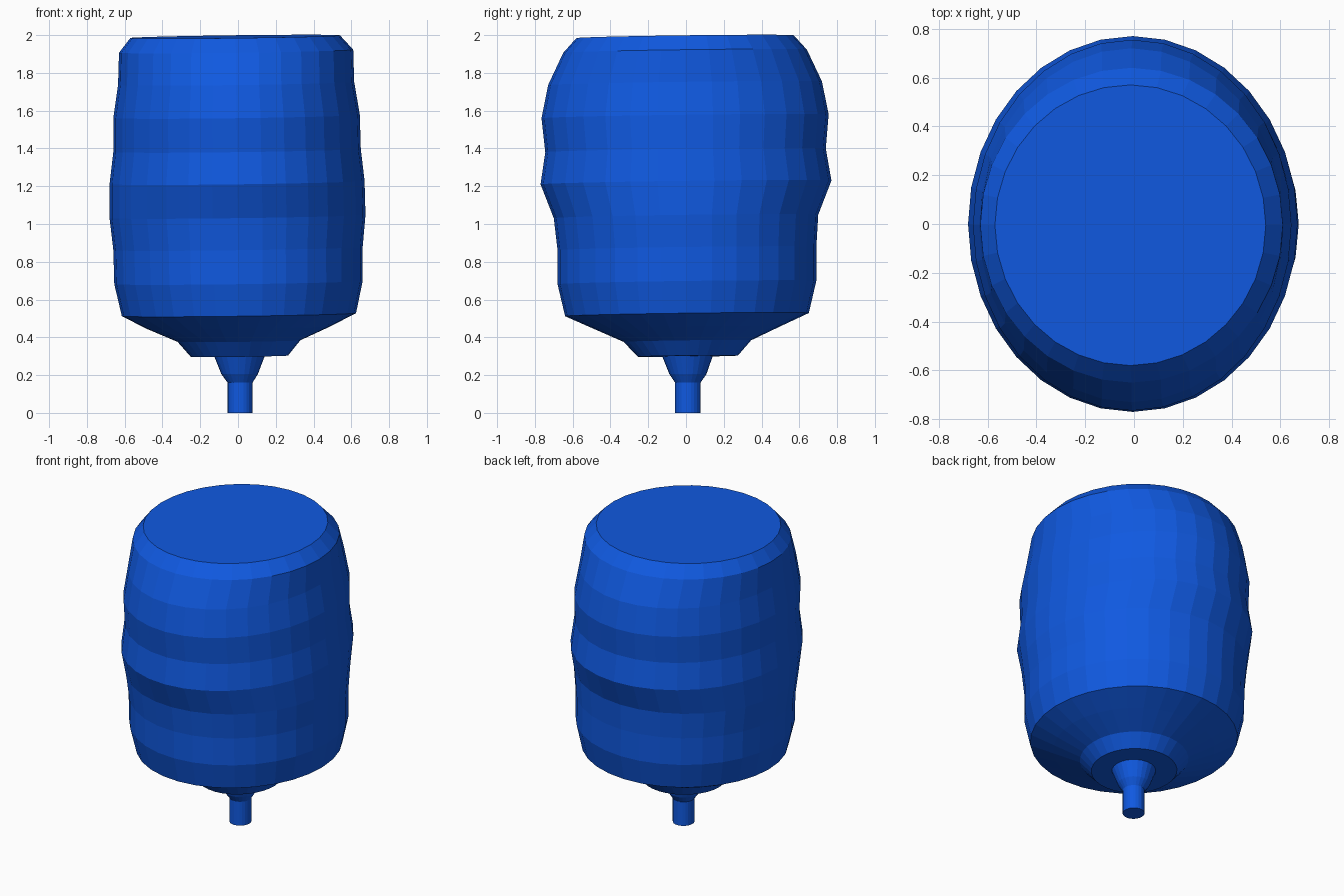
import bpy, bmesh, math

if "Cube" in bpy.data.objects:
    bpy.data.objects.remove(bpy.data.objects["Cube"])

blue = bpy.data.materials.new("blue_plastic")
blue.diffuse_color = (0.005, 0.1, 0.75, 1)
blue.use_nodes = True
blue.node_tree.nodes["Principled BSDF"].inputs["Base Color"].default_value = blue.diffuse_color
TILT = 0.013  # the bottle leans slightly, so its rings are not quite level


def loft(name, rings, sides, tilt=0.0):
    """Skin elliptical rings (z, x_min, x_max, y_min, y_max), bottom to top, and cap the ends."""
    bm = bmesh.new()
    loops = []
    for z, x0, x1, y0, y1 in rings:
        loop = []
        for i in range(sides):
            a = 2 * math.pi * i / sides
            x = (x0 + x1) / 2 + (x1 - x0) / 2 * math.cos(a)
            y = (y0 + y1) / 2 + (y1 - y0) / 2 * math.sin(a)
            loop.append(bm.verts.new((x, y, z + tilt * (x + y))))
        loops.append(loop)
    for low, high in zip(loops, loops[1:]):
        for i in range(sides):
            j = (i + 1) % sides
            bm.faces.new((low[i], low[j], high[j], high[i]))
    bm.faces.new(loops[0][::-1])
    bm.faces.new(loops[-1])
    bmesh.ops.recalc_face_normals(bm, faces=bm.faces)
    mesh = bpy.data.meshes.new(name)
    bm.to_mesh(mesh)
    bm.free()
    mesh.materials.append(blue)
    obj = bpy.data.objects.new(name, mesh)
    bpy.context.collection.objects.link(obj)
    return obj


# Ribbed bottle body with sloping shoulder and flat base on top
loft("bottle_body", [
    (0.30, -0.25, 0.265, -0.255, 0.275),
    (0.38, -0.32, 0.33, -0.33, 0.345),
    (0.452, -0.485, 0.49, -0.49, 0.50),
    (0.52, -0.615, 0.625, -0.64, 0.65),
    (0.69, -0.655, 0.66, -0.68, 0.69),
    (0.87, -0.66, 0.66, -0.68, 0.69),
    (1.04, -0.68, 0.675, -0.70, 0.70),
    (1.22, -0.68, 0.67, -0.77, 0.77),
    (1.39, -0.66, 0.65, -0.745, 0.74),
    (1.57, -0.66, 0.645, -0.765, 0.755),
    (1.745, -0.635, 0.615, -0.73, 0.72),
    (1.915, -0.63, 0.61, -0.65, 0.64),
    (1.992, -0.57, 0.54, -0.58, 0.57),
], 32, TILT)

# Flared neck and spout
loft("neck_spout", [
    (0.0, -0.055, 0.077, -0.058, 0.077),
    (0.16, -0.055, 0.077, -0.058, 0.077),
    (0.205, -0.088, 0.105, -0.088, 0.108),
    (0.31, -0.13, 0.145, -0.13, 0.145),
], 24)
